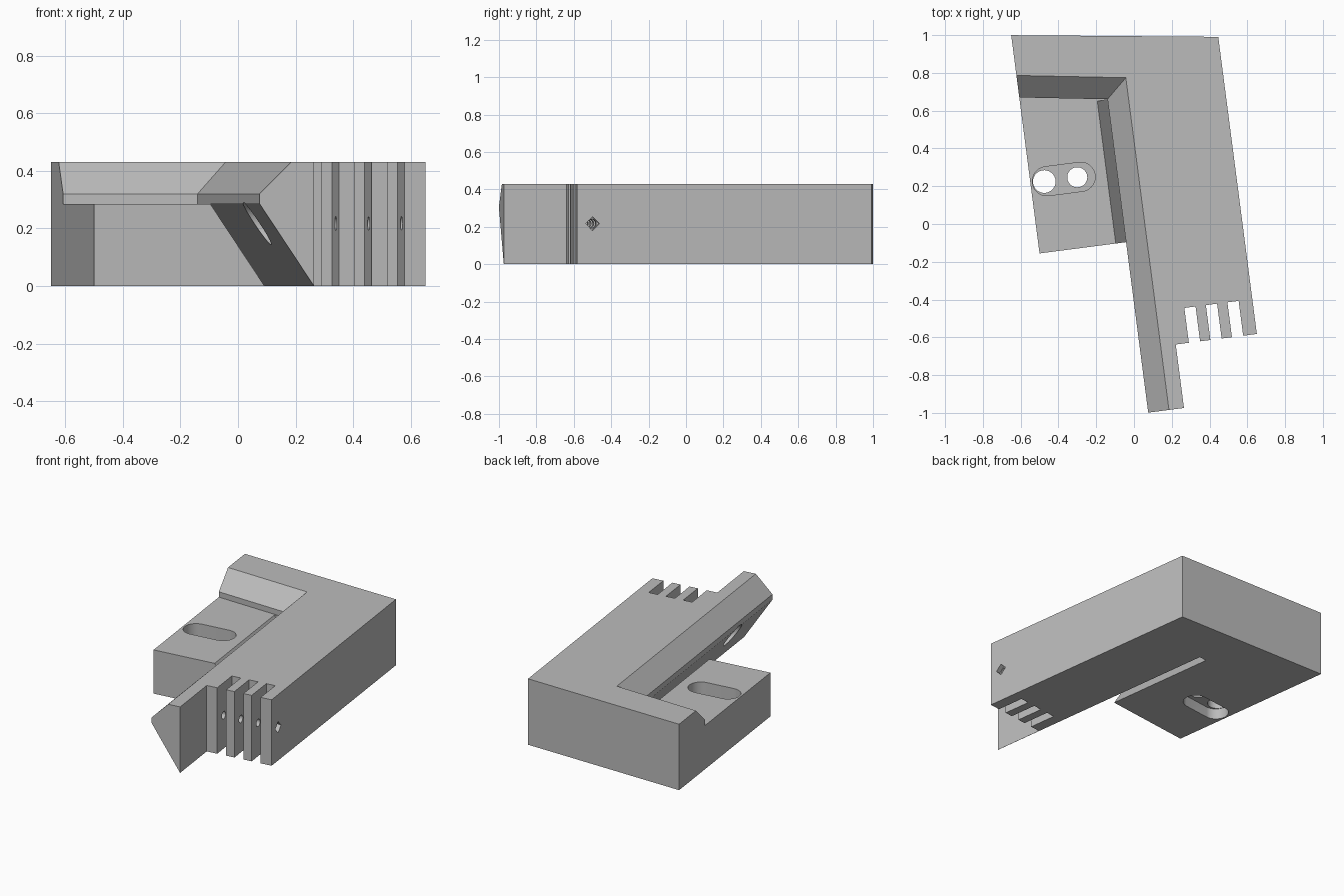
import bpy, bmesh, math
from mathutils import Matrix

cube = bpy.data.objects.get("Cube")
if cube:
    bpy.data.objects.remove(cube, do_unlink=True)

HEIGHT, PAD, LIP = 0.43, 0.285, 0.32
WALL_SLOPE = 0.151
TURN = Matrix.Rotation(math.radians(7.4), 4, "Z")

grey = bpy.data.materials.new("plain grey")
grey.use_nodes = True
colour = (0.5, 0.5, 0.5, 1)
grey.diffuse_color = colour
grey.node_tree.nodes["Principled BSDF"].inputs["Base Color"].default_value = colour


def loft(name, rings):
    """Closed solid through matching rings of points."""
    bm = bmesh.new()
    loops = [[bm.verts.new(p) for p in ring] for ring in rings]
    n = len(loops[0])
    bm.faces.new(loops[0])
    bm.faces.new(loops[-1])
    for a, b in zip(loops, loops[1:]):
        for i in range(n):
            j = (i + 1) % n
            bm.faces.new((a[i], a[j], b[j], b[i]))
    bmesh.ops.recalc_face_normals(bm, faces=bm.faces)
    mesh = bpy.data.meshes.new(name)
    bm.to_mesh(mesh)
    bm.free()
    mesh.materials.append(grey)
    obj = bpy.data.objects.new(name, mesh)
    bpy.context.collection.objects.link(obj)
    return obj


def plan(name, outline, z0, z1):
    return loft(name, [[(x, y, z) for x, y in outline] for z in (z0, z1)])


def section(name, outline, y0, y1):
    return loft(name, [[(x, y, z) for x, z in outline] for y in (y0, y1)])


def stadium(cx, cy, half, r, n=24):
    pts = []
    for i in range(2 * n + 2):
        side = 1 if i <= n else -1
        a = math.pi * (i if i <= n else i - 1) / n - math.pi / 2
        pts.append((cx + side * half + r * math.cos(a), cy + r * math.sin(a)))
    return pts


def circle(cx, cy, r, n=40):
    return [(cx + r * math.cos(math.tau * i / n), cy + r * math.sin(math.tau * i / n))
            for i in range(n)]


def cross_bore(name, r, x0, x1, n=32):
    return loft(name, [[(x, y, z) for y, z in circle(-0.578, 0.217, r, n)] for x in (x0, x1)])


# Plan outline: pad, long arm with pointed tip, comb of fingers, slanted back
outline = [(-0.516, 1.075), (-0.516, -0.09), (-0.054, -0.09), (-0.054, -1.0),
           (0.137, -1.0), (0.137, -0.661)]
for i in range(3):
    x = 0.207 + 0.115 * i
    outline += [(x, -0.661), (x, -0.475), (x + 0.06, -0.475), (x + 0.06, -0.661)]
outline += [(0.57, -0.661), (0.57, 0.925)]
body = plan("corner_clamp_body", outline, 0, HEIGHT)

# Pocket over the pad, with bevelled upper rim
rings = []
for z, t in ((PAD, 0), (LIP, 0), (HEIGHT + 0.022, 0.133)):
    edge, back = -0.054 + t, 0.673 + 0.907 * t
    rings.append([(-1, -2, z), (edge, -2, z), (edge, back, z),
                  (-1, back + WALL_SLOPE * (edge + 1), z)])
cutters = [loft("pocket_cutter", rings)]

# Slanted gap between pad and arm, then the open undercut ahead of the pad
def slant(z):
    return -0.054 + (PAD - z) * 0.19 / PAD

top, low = 0.3, -0.05
cutters.append(section("gap_cutter", [(slant(top) - 0.055, top), (slant(top), top),
                                      (slant(low), low), (slant(low) - 0.055, low)], -0.3, 0.67))
cutters.append(section("undercut_cutter", [(-0.3, PAD), (slant(PAD), PAD),
                                           (slant(low), low), (-0.3, low)], -1.5, -0.09))

# Mounting slot from both sides with a two-hole web left inside
slot = stadium(-0.338, 0.284, 0.09, 0.077)
cutters += [plan("upper_slot_cutter", slot, 0.13, 0.5),
            plan("lower_slot_cutter", slot, -0.1, 0.07),
            plan("left_hole_cutter", circle(-0.442, 0.284, 0.06), -0.1, 0.5),
            plan("right_hole_cutter", circle(-0.266, 0.284, 0.053), -0.1, 0.5)]

# Pin bore through the fingers, square recess outside, wide bore under the arm
cutters += [cross_bore("pin_cutter", 0.024, 0.05, 0.8),
            cross_bore("recess_cutter", 0.037, 0.54, 0.8, 4),
            cross_bore("wide_bore_cutter", 0.074, -0.5, 0.1)]

for c in cutters:
    c.hide_render = True
    mod = body.modifiers.new(c.name, "BOOLEAN")
    mod.operation = "DIFFERENCE"
    mod.solver = "EXACT"
    mod.object = c

# Bake the cuts, drop the cutters and turn the part
bpy.context.view_layer.update()
final = bpy.data.meshes.new_from_object(body.evaluated_get(bpy.context.evaluated_depsgraph_get()))
body.modifiers.clear()
body.data = final
for c in cutters:
    bpy.data.objects.remove(c, do_unlink=True)
final.transform(TURN)
bpy.ops.object.select_all(action="DESELECT")
body.select_set(True)
bpy.context.view_layer.objects.active = body
bpy.ops.object.shade_smooth_by_angle(angle=math.radians(25))
